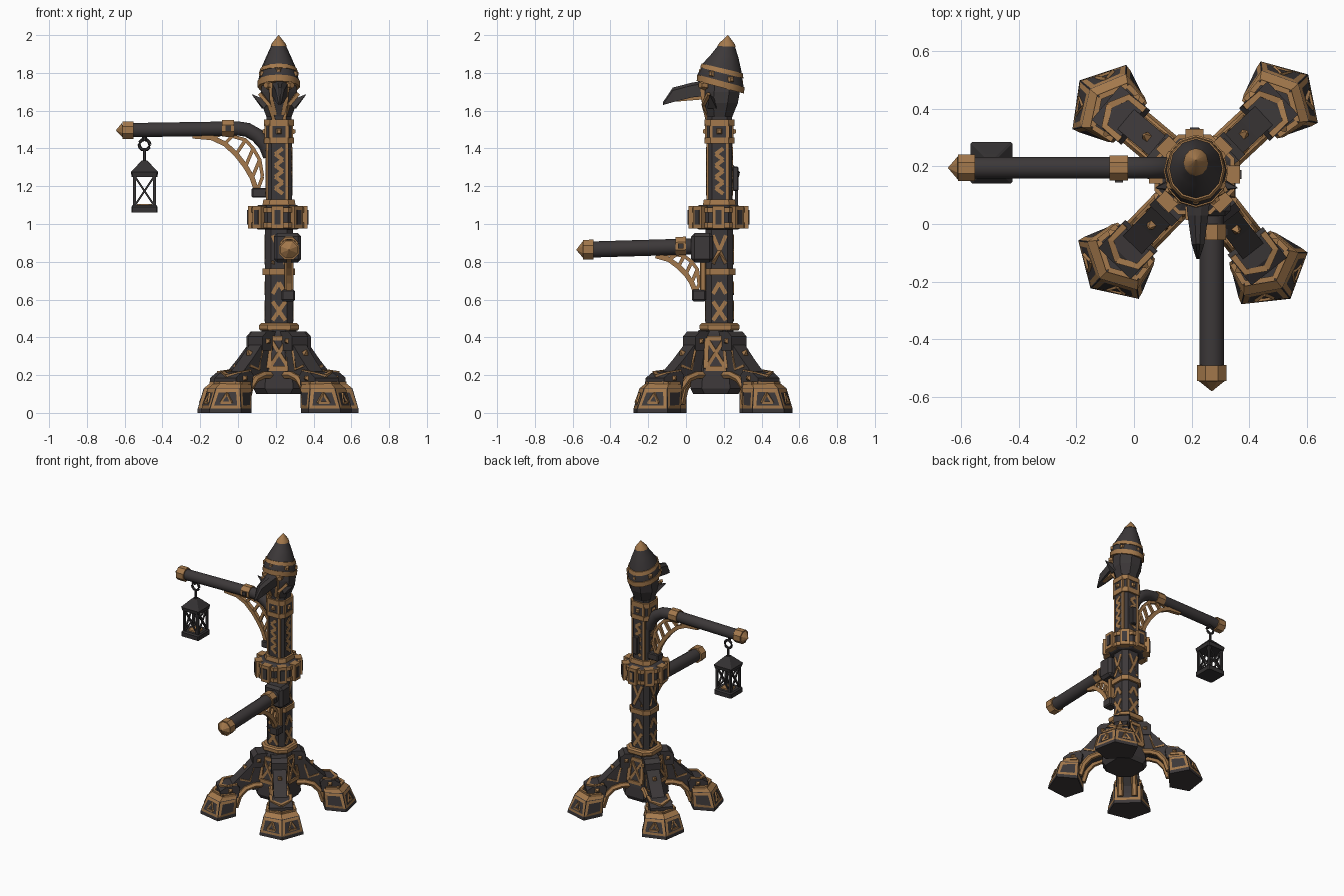
import bpy, bmesh, math
from mathutils import Vector as V

if "Cube" in bpy.data.objects:
    bpy.data.objects.remove(bpy.data.objects["Cube"])

def material(name, col):
    m = bpy.data.materials.new(name)
    m.use_nodes = True
    m.diffuse_color = (*col, 1)
    b = m.node_tree.nodes["Principled BSDF"]
    b.inputs["Base Color"].default_value = (*col, 1)
    b.inputs["Roughness"].default_value = 0.8
    return m

DARK = material("dark iron", (0.046, 0.040, 0.041))
BRONZE = material("bronze", (0.37, 0.19, 0.072))
BLACK = material("black metal", (0.034, 0.031, 0.032))

def finish(name, bm, mats):
    bmesh.ops.recalc_face_normals(bm, faces=bm.faces)
    me = bpy.data.meshes.new(name)
    bm.to_mesh(me)
    bm.free()
    for m in mats:
        me.materials.append(m)
    ob = bpy.data.objects.new(name, me)
    bpy.context.collection.objects.link(ob)
    return ob

def loft_bm(rings):
    bm = bmesh.new()
    vs = [[bm.verts.new(p) for p in r] for r in rings]
    n = len(vs[0])
    for a, b in zip(vs, vs[1:]):
        for i in range(n):
            bm.faces.new((a[i], a[(i + 1) % n], b[(i + 1) % n], b[i]))
    bm.faces.new(vs[0])
    bm.faces.new(vs[-1])
    bmesh.ops.recalc_face_normals(bm, faces=bm.faces)
    return bm

def loft(name, rings, mat):
    return finish(name, loft_bm(rings), [mat])

def box(name, c, size, mat, bevel):
    bm = bmesh.new()
    bmesh.ops.create_cube(bm, size=1)
    for v in bm.verts:
        v.co = V(c) + V([a * b for a, b in zip(v.co, size)])
    bmesh.ops.bevel(bm, geom=bm.edges[:], offset=bevel, segments=1, affect='EDGES')
    return finish(name, bm, [mat])

def tube(name, pts, radii, mat, sides=6, closed=False):
    """Sweep a polygon along points; radii is one number or one per point."""
    pts = [V(p) for p in pts]
    if closed:
        pts = pts + [pts[0]]
    if not isinstance(radii, (list, tuple)):
        radii = [radii] * len(pts)
    rings = []
    for i, p in enumerate(pts):
        t = (pts[min(i + 1, len(pts) - 1)] - pts[max(i - 1, 0)]).normalized()
        ref = V((0, 0, 1)) if abs(t.z) < 0.9 else V((1, 0, 0))
        if len(pts) > 3 and not closed:
            flat = (pts[-1] - pts[0]).cross(pts[len(pts) // 2] - pts[0])
            ref = flat.normalized() if flat.length > 1e-4 else ref
        s = t.cross(ref).normalized()
        u = s.cross(t)
        angs = [math.tau * (k + 0.5) / sides for k in range(sides)]
        rings.append([p + radii[i] * (math.cos(a) * s + math.sin(a) * u) for a in angs])
    return loft(name, rings, mat)

def csq(c, z, w, cut):
    """Square ring with cut corners."""
    h, k = w / 2, w / 2 - cut
    xy = [(k, -h), (h, -k), (h, k), (k, h), (-k, h), (-h, k), (-h, -k), (-k, -h)]
    return [V((c[0] + x, c[1] + y, z)) for x, y in xy]

def post(name, c, zw, cut, mat):
    return loft(name, [csq(c, z, w, cut) for z, w in zw], mat)

def polar(c, a):
    d = V((math.cos(a), math.sin(a), 0))
    n = V((-d.y, d.x, 0))
    return lambda r, l, z: V((c[0], c[1], z)) + r * d + l * n

C = (0.217, 0.177)
BASE = (0.217, 0.158)

# Base hub and main column
post("hub", BASE, [(0.10, 0.24), (0.13, 0.27), (0.2, 0.26), (0.42, 0.2), (0.44, 0.18)], 0.06, DARK)
post("hub_top_ring", C, [(0.435, 0.2), (0.445, 0.21), (0.465, 0.21), (0.475, 0.19)], 0.045, BRONZE)
post("lower_column", C, [(0.43, 0.146), (1.02, 0.146)], 0.03, DARK)
post("upper_column", C, [(1.0, 0.136), (1.57, 0.134)], 0.028, DARK)
post("waist_ring", C, [(0.73, 0.172), (0.765, 0.172)], 0.035, BRONZE)
post("collar_top_ring", C, [(1.1, 0.175), (1.13, 0.165)], 0.035, BRONZE)
for z in (1.425, 1.52):
    post("neck_ring", C, [(z, 0.157), (z + 0.034, 0.157)], 0.03, BRONZE)
post("neck_block", C, [(1.43, 0.148), (1.55, 0.148)], 0.03, DARK)

# Ornament on the four column and hub faces
for q in range(4):
    P = polar(C, q * math.pi / 2)
    n = 8
    zig = [P(0.062, 0.02 * (-1) ** i, 1.16 + 0.24 * i / n) for i in range(n + 1)]
    for p, r in zip(zig, zig[1:]):
        tube("zigzag", [p, r], 0.0145, BRONZE, 4)
    tube("upper_edge_trim", [P(0.061, 0.042, 1.13), P(0.061, 0.042, 1.43)], 0.011, BRONZE, 4)
    for s in (-1, 1):
        tube("lower_cross", [P(0.067, -0.034 * s, 0.49), P(0.067, 0.034 * s, 0.59)], 0.015, BRONZE, 4)
        tube("mid_chevron", [P(0.067, 0.034 * s, 0.63), P(0.067, 0, 0.69)], 0.015, BRONZE, 4)
        tube("high_chevron", [P(0.067, 0.034 * s, 0.79), P(0.067, 0, 0.86), P(0.067, 0.034 * s, 0.94)], 0.014, BRONZE, 4)
        tube("neck_corner", [P(0.067, 0.044 * s, 1.45), P(0.067, 0.044 * s, 1.53)], 0.012, BRONZE, 4)
    tube("neck_stud", [P(0.07, 0, 1.49), P(0.088, 0, 1.49)], [0.023, 0.012], BRONZE, 4)
    H = polar(BASE, q * math.pi / 2)
    panel = [H(0.122, -0.054, 0.235), H(0.122, 0.054, 0.235), H(0.1, 0.047, 0.395), H(0.1, -0.047, 0.395)]
    for i in range(4):
        tube("hub_panel_frame", [panel[i], panel[(i + 1) % 4]], 0.017, BRONZE, 4)
    for i in range(2):
        tube("hub_panel_cross", [panel[i], panel[i + 2]], 0.013, BRONZE, 4)

# Gear collar round the column
def octagon(c, z, r, dy=0):
    return [polar(c, math.tau * (k + 0.5) / 8)(r, 0, z) + V((0, dy, 0)) for k in range(8)]

G = (0.21, 0.172)
loft("collar_core", [octagon(G, z, r) for z, r in ((0.97, 0.11), (0.985, 0.14), (1.085, 0.14), (1.1, 0.11))], DARK)
for z in (0.98, 1.06):
    loft("collar_band", [octagon(G, z, 0.15), octagon(G, z + 0.027, 0.15)], BRONZE)
for k in range(8):
    P = polar(G, k * math.tau / 8)
    for w, r, h, m in ((0.032, 0.158, 0.06, BRONZE), (0.016, 0.163, 0.038, DARK)):
        loft("collar_clasp", [[P(x, l, 1.035 + s) for l, s in ((-w, -h), (w, -h), (w, h), (-w, h))]
                              for x in (0.1, r)], m)

# Four splayed legs with arched undersides and pointed feet
def leg(a):
    P = polar(BASE, a)
    def slab(name, secs, w, m):
        loft(name, [[P(r1, -w, z1), P(r1, w, z1), P(r0, w, z0), P(r0, -w, z0)]
                    for r1, z1, r0, z0 in secs], m)
    slab("leg_beam", [(0.07, 0.4, 0.07, 0.17), (0.16, 0.38, 0.16, 0.2), (0.25, 0.285, 0.23, 0.18),
                      (0.34, 0.2, 0.285, 0.12), (0.36, 0.18, 0.31, 0.04)], 0.045, DARK)
    slab("leg_knee", [(0.07, 0.43, 0.07, 0.33), (0.15, 0.43, 0.15, 0.33), (0.18, 0.405, 0.18, 0.33)], 0.054, DARK)
    slab("ankle_block", [(0.275, 0.2, 0.285, 0.13), (0.295, 0.222, 0.295, 0.13), (0.37, 0.212, 0.37, 0.13),
                         (0.41, 0.185, 0.41, 0.13)], 0.078, DARK)
    def foot_ring(z, ri, li, rc, lc, ra):
        return [P(ri, -li, z), P(rc, -lc, z), P(ra, 0, z), P(rc, lc, z), P(ri, li, z)]
    bm = loft_bm([foot_ring(0, 0.305, 0.092, 0.44, 0.146, 0.53), foot_ring(0.02, 0.305, 0.092, 0.44, 0.146, 0.528),
                  foot_ring(0.13, 0.3, 0.09, 0.42, 0.12, 0.482), foot_ring(0.155, 0.3, 0.08, 0.395, 0.1, 0.45)])
    # Bronze band inset within each tall side face, and a bronze upper rim
    sides = [f for f in bm.faces if abs(f.normal.z) < 0.6 and f.calc_area() > 0.008]
    for f in bm.faces:
        z = f.calc_center_median().z
        f.material_index = int(0.135 < z < 0.15)
    outer = sorted(sides, key=lambda f: -(f.calc_center_median() - P(0, 0, 0)).length)[:2]
    spots = [(f.calc_center_median(), f.normal.copy()) for f in outer]
    bmesh.ops.inset_individual(bm, faces=sides, thickness=0.006)
    rim = bmesh.ops.inset_individual(bm, faces=sides, thickness=0.024, depth=0.003)
    for f in rim["faces"]:
        f.material_index = 1
    finish("foot", bm, [DARK, BRONZE])
    for c, nrm in spots:
        side = V((0, 0, 1)).cross(nrm).normalized()
        up = nrm.cross(side)
        tri = [c + nrm * 0.002 + side * x + up * y for x, y in ((-0.03, -0.024), (0.03, -0.024), (0, 0.03))]
        for i in range(3):
            tube("foot_triangle", [tri[i], tri[(i + 1) % 3]], 0.009, BRONZE, 4)
    roof = [P(0.31, -0.084, 0.158), P(0.39, -0.094, 0.158), P(0.44, 0, 0.158), P(0.39, 0.094, 0.158), P(0.31, 0.084, 0.158)]
    for p, q in zip(roof, roof[1:]):
        tube("foot_top_trim", [p, q], 0.013, BRONZE, 4)
    for s in (-1, 1):
        tube("leg_arch_trim", [P(0.1, 0.048 * s, 0.2), P(0.17, 0.048 * s, 0.2), P(0.23, 0.048 * s, 0.18),
                               P(0.275, 0.048 * s, 0.13), P(0.3, 0.048 * s, 0.05)], 0.021, BRONZE, 6)
        tube("leg_side_brace", [P(0.17, 0.043 * s, 0.34), P(0.2, 0.043 * s, 0.23), P(0.27, 0.043 * s, 0.25)], 0.010, BRONZE, 4)
        tube("knee_stud", [P(0.14, 0.05 * s, 0.38), P(0.14, 0.068 * s, 0.38)], [0.022, 0.006], BRONZE, 4)
        tube("ankle_stud", [P(0.34, 0.075 * s, 0.185), P(0.34, 0.093 * s, 0.185)], [0.022, 0.006], BRONZE, 4)
        tube("ankle_trim", [P(0.29, 0.066 * s, 0.218), P(0.36, 0.066 * s, 0.21), P(0.395, 0, 0.192)], 0.0155, BRONZE, 4)
    tube("leg_top_stud", [P(0.22, 0, 0.31), P(0.238, 0, 0.332)], [0.022, 0.006], BRONZE, 4)

for deg in (43, 140, 226, 308):
    leg(math.radians(deg))

# Arms: u runs outward from the column, mapped to world by F
def arm(F, path, radius, ring, cap, tip, arc, inner):
    tube("arm_beam", [F(*p) for p in path], radius, DARK, 12)
    tube("arm_ring", [F(*p) for p in ring], radius * 1.2, BRONZE, 8)
    mid = F(*ring[0]).lerp(F(*ring[1]), 0.5)
    tube("arm_ring_stud", [mid, mid + (F(0, 0) - F(1, 0)).cross(V((0, 0, 1))) * radius * 1.3], 0.02, DARK, 4)
    tube("arm_cap", [F(*p) for p in cap], radius * 1.28, BRONZE, 8)
    tube("arm_tip", [F(*cap[1]), F(*tip)], [radius * 1.1, 0.002], BRONZE, 8)
    tube("bracket_arc", [F(*p) for p in arc], 0.019, BRONZE, 4)
    tube("bracket_inner_arc", [F(*p) for p in inner], 0.013, BRONZE, 4)
    for p, q in zip(arc[1:], inner[1:]):
        tube("bracket_rung", [F(*p), F(*q)], 0.013, BRONZE, 4)

arm(lambda u, z: V((-u, 0.195, z)),
    [(-0.17, 1.36), (-0.145, 1.42), (-0.1, 1.47), (-0.05, 1.498), (0, 1.506), (0.56, 1.497)], 0.039,
    [(0.02, 1.507), (0.085, 1.507)], [(0.552, 1.497), (0.612, 1.497)], (0.645, 1.496),
    [(0.24, 1.466), (0.14, 1.457), (0.07, 1.425), (0.01, 1.37), (-0.04, 1.305), (-0.075, 1.245), (-0.1, 1.17)],
    [(0.2, 1.47), (0.09, 1.475), (0.03, 1.465), (-0.04, 1.445), (-0.08, 1.4), (-0.115, 1.34), (-0.13, 1.25)])
box("upper_bracket_foot", (0.115, 0.195, 1.165), (0.085, 0.06, 0.05), DARK, 0.006)
box("column_back_clasp", (0.225, 0.262, 1.24), (0.04, 0.03, 0.13), DARK, 0.005)
box("column_back_tab", (0.215, 0.31, 1.04), (0.03, 0.05, 0.06), BRONZE, 0.005)

arm(lambda u, z: V((0.27, -u, z)),
    [(-0.1, 0.882), (0, 0.88), (0.2, 0.874), (0.5, 0.865)], 0.044,
    [(0.0, 0.884), (0.055, 0.883)], [(0.49, 0.865), (0.545, 0.864)], (0.58, 0.863),
    [(0.16, 0.832), (0.09, 0.812), (0.04, 0.775), (0, 0.735), (-0.03, 0.69), (-0.05, 0.64)],
    [(0.14, 0.838), (0.05, 0.838), (0.01, 0.83), (-0.03, 0.8), (-0.06, 0.76), (-0.07, 0.68)])
box("lower_arm_block", (0.262, 0.085, 0.875), (0.145, 0.115, 0.155), DARK, 0.018)
box("lower_bracket_foot", (0.266, 0.068, 0.622), (0.07, 0.075, 0.062), DARK, 0.008)
box("lower_bracket_strut", (0.27, 0.09, 0.73), (0.05, 0.03, 0.17), BRONZE, 0.004)

# Hanging lantern
L = (-0.495, 0.213)
ring = [V((L[0] + 0.028 * math.cos(t), L[1], 1.42 + 0.028 * math.sin(t)))
        for t in [math.tau * k / 12 for k in range(12)]]
tube("lantern_ring", ring, 0.009, BLACK, 6, closed=True)
tube("lantern_hook", [(-0.495, 0.2, 1.44), (-0.495, 0.2, 1.475)], 0.012, BLACK)
tube("lantern_stem", [(*L, 1.31), (*L, 1.395)], 0.009, BLACK)
post("lantern_roof", L, [(1.25, 0.135), (1.275, 0.145), (1.285, 0.125), (1.32, 0.06), (1.335, 0.03)], 0.006, BLACK)
post("lantern_base", L, [(1.06, 0.14), (1.09, 0.14), (1.1, 0.125)], 0.006, BLACK)
post("lantern_tray", L, [(1.098, 0.085), (1.106, 0.075)], 0.015, BRONZE)
for q in range(4):
    P = polar(L, q * math.pi / 2)
    tube("lantern_post", [P(0.054, 0.054, 1.09), P(0.054, 0.054, 1.26)], 0.011, BLACK, 4)
    for s in (-1, 1):
        tube("lantern_brace", [P(0.054, -0.05 * s, 1.1), P(0.054, 0.05 * s, 1.25)], 0.007, BLACK, 4)

# Bird-like head with beak and cheek spikes
loft("head", [octagon(C, z, r, dy) for z, r, dy in
              ((1.55, 0.066, 0), (1.64, 0.1, 0.005), (1.7, 0.104, 0.012), (1.79, 0.088, 0.015))], DARK)
loft("beak", [[V((0.222 + s * w, y, z)) for s, z in ((-1, z0), (1, z0), (1, z1 - 0.015), (0.3, z1), (-0.3, z1), (-1, z1 - 0.015))]
              for y, w, z0, z1 in ((0.13, 0.046, 1.68, 1.765), (0.03, 0.036, 1.67, 1.748),
                                   (-0.07, 0.022, 1.645, 1.722), (-0.122, 0.005, 1.632, 1.645))], DARK)
tube("beak_underside", [(0.222, 0.08, 1.68), (0.222, -0.06, 1.657)], [0.03, 0.014], BRONZE, 4)
for s in (-1, 1):
    x = C[0]
    tube("cheek_spike", [(x + s * 0.07, 0.14, 1.63), (x + s * 0.142, 0.125, 1.685)], [0.035, 0.002], DARK, 4)
    tube("cheek_trim", [(x + s * 0.028, 0.112, 1.555), (x + s * 0.052, 0.092, 1.63), (x + s * 0.1, 0.12, 1.69)], 0.013, BRONZE, 4)
    tube("beak_trim", [(x + s * 0.02, 0.112, 1.58), (x + s * 0.04, 0.09, 1.66), (x + s * 0.044, 0.085, 1.75)], 0.014, BRONZE, 4)
    tube("eye", [(x + s * 0.05, 0.1, 1.735), (x + s * 0.07, 0.075, 1.735)], [0.028, 0.016], BRONZE, 6)

# Pointed hood with a brim that drops toward the back
def hood_ring(z, r, y, tilt, grow=0.0):
    out = [polar((0.215, y), math.tau * k / 12)(r + grow, 0, z) for k in range(12)]
    return [V((p.x, y + (p.y - y) * 1.12, p.z - tilt * (p.y - y))) for p in out]

SHELL = [(1.728, 0.108, 0.182, 0.3), (1.765, 0.107, 0.184, 0.3), (1.83, 0.09, 0.193, 0.26),
         (1.89, 0.064, 0.206, 0.15), (1.95, 0.036, 0.216, 0.05)]
TIP = [(1.94, 0.043, 0.215, 0.05), (1.955, 0.037, 0.216, 0.03), (2.0, 0.001, 0.222, 0)]
loft("hood", [hood_ring(*p) for p in SHELL], DARK)
loft("hood_tip", [hood_ring(*p) for p in TIP], BRONZE)
loft("hood_brim", [hood_ring(1.724, 0.108, 0.182, 0.3, 0.004), hood_ring(1.758, 0.107, 0.184, 0.3, 0.005)], BRONZE)
loft("hood_band", [hood_ring(1.8, 0.098, 0.189, 0.28, 0.005), hood_ring(1.824, 0.0915, 0.192, 0.265, 0.005)], BRONZE)
for k in range(6):
    P = polar((0.215, 0.186), math.tau * (k + 0.5) / 6)
    p = P(0.102, 0, 1.78)
    p.z -= 0.3 * (p.y - 0.186)
    tube("hood_stud", [p, p + P(0.014, 0, 0) - P(0, 0, 0)], [0.022, 0.012], BRONZE, 4)

# Smooth the round parts, keep hard edges
for ob in bpy.context.collection.objects:
    ob.select_set(ob.name.startswith(("arm_beam", "lantern_ring", "hood")) and ob.type == 'MESH')
bpy.context.view_layer.objects.active = bpy.data.objects["hood"]
bpy.ops.object.shade_smooth_by_angle(angle=math.radians(35))
